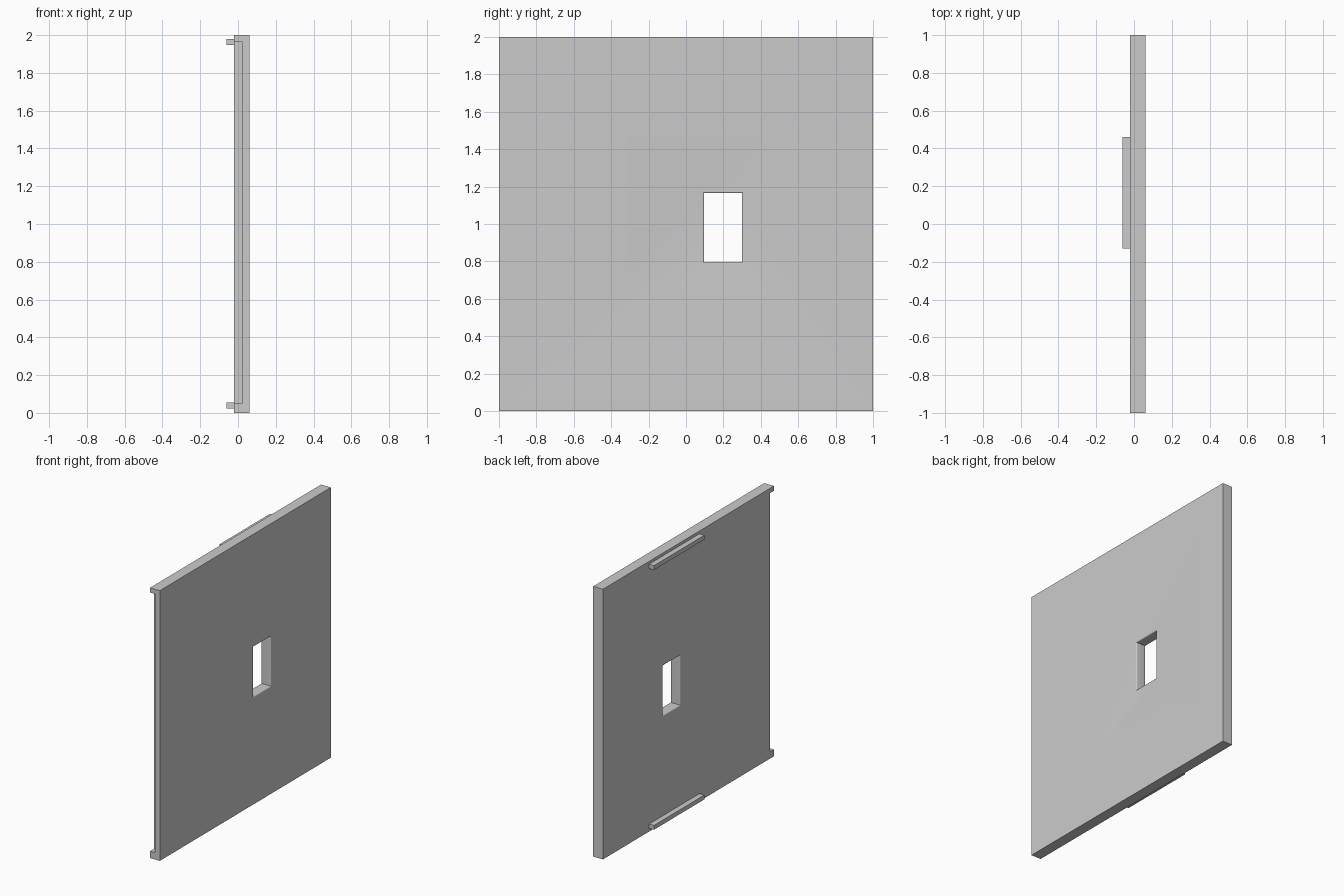
import bpy, bmesh, math

if "Cube" in bpy.data.objects:
    bpy.data.objects.remove(bpy.data.objects["Cube"])

X0, X1 = -0.02, 0.06   # back and front faces of the panel


def box(name, lo, hi):
    bm = bmesh.new()
    bmesh.ops.create_cube(bm, size=1)
    for v in bm.verts:
        v.co = [lo[i] if v.co[i] < 0 else hi[i] for i in range(3)]
    return finish(name, bm)


def finish(name, bm):
    bmesh.ops.recalc_face_normals(bm, faces=bm.faces[:])
    mesh = bpy.data.meshes.new(name)
    bm.to_mesh(mesh)
    bm.free()
    obj = bpy.data.objects.new(name, mesh)
    bpy.context.collection.objects.link(obj)
    return obj


def window_cutter(y0, y1, z0, z1, r, steps=6):
    # rectangular rings along x, flaring by a rounded lip at both faces
    lip = [(X0 + r * (1 - math.cos(a)), r * (1 - math.sin(a)))
           for a in (i * math.pi / 2 / steps for i in range(steps + 1))]
    half = [(X0 - 0.05, r)] + lip
    rings = half + [(X0 + X1 - x, o) for x, o in reversed(half)]
    bm = bmesh.new()
    loops = [[bm.verts.new((x, y, z)) for y, z in
              ((y0 - o, z0 - o), (y1 + o, z0 - o), (y1 + o, z1 + o), (y0 - o, z1 + o))]
             for x, o in rings]
    for a, b in zip(loops, loops[1:]):
        for i in range(4):
            j = (i + 1) % 4
            bm.faces.new((a[i], a[j], b[j], b[i]))
    bm.faces.new(loops[0])
    bm.faces.new(loops[-1])
    return finish("window_cutter", bm)


# panel with a rebate along one side edge and a window with rounded lips
panel = box("panel", (X0, -1, 0), (X1, 1, 2))
cutters = [box("rebate_cutter", (X0 - 0.1, -1.1, 0.05), (0.02, -0.955, 1.965)),
           window_cutter(0.097, 0.299, 0.797, 1.165, 0.008)]
for c in cutters:
    c.hide_render = True
    c.hide_set(True)
    mod = panel.modifiers.new(c.name, 'BOOLEAN')
    mod.operation = 'DIFFERENCE'
    mod.solver = 'EXACT'
    mod.object = c

bpy.context.view_layer.objects.active = panel
panel.select_set(True)
for c in cutters:
    bpy.ops.object.modifier_apply(modifier=c.name)
    bpy.data.objects.remove(c)
bpy.ops.object.shade_smooth_by_angle(angle=math.radians(30))

# rails on the back face, top and bottom
for name, z0, z1 in (("lower_rail", 0.024, 0.056), ("upper_rail", 1.947, 1.979)):
    box(name, (-0.06, -0.13, z0), (X0, 0.46, z1))
